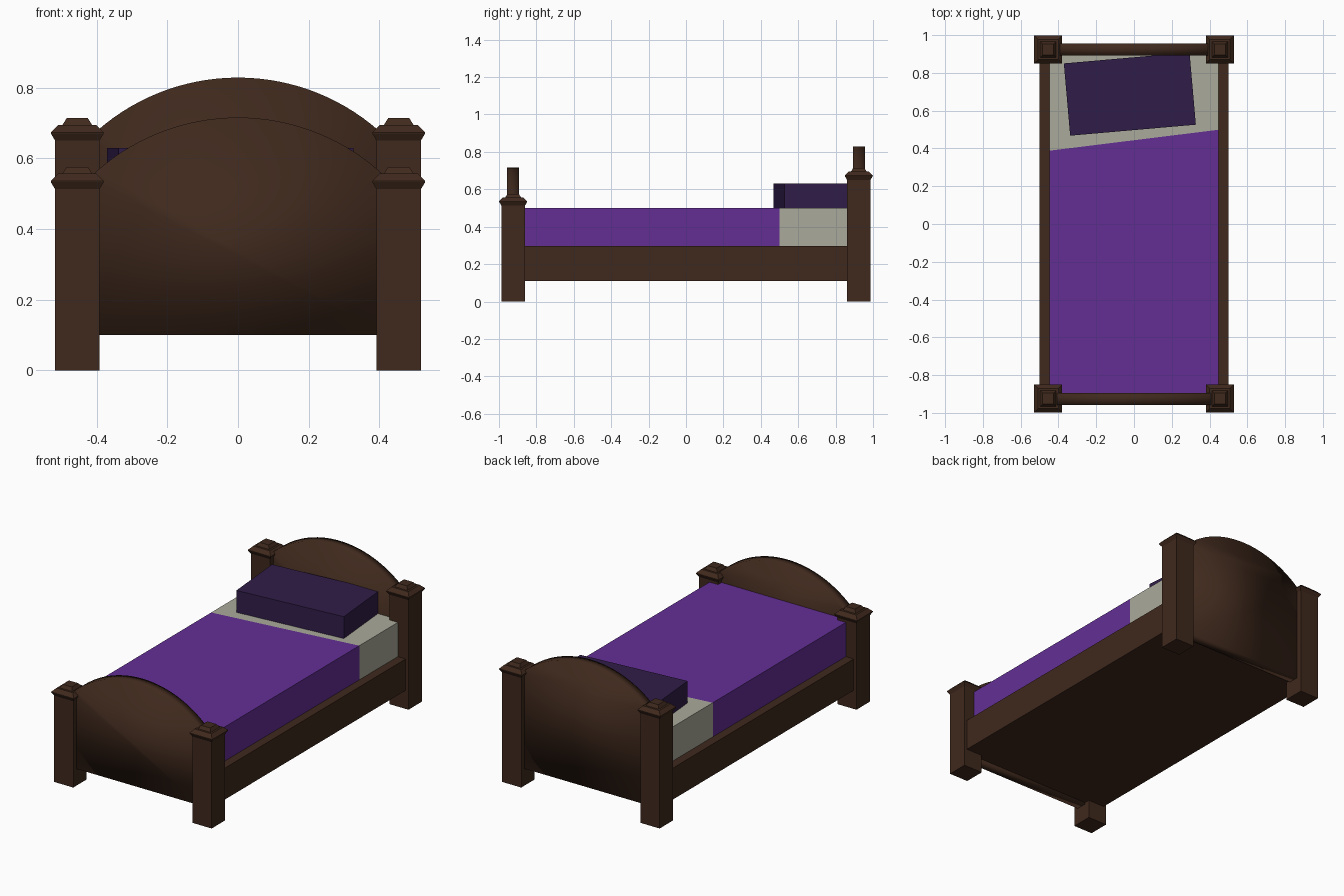
import bpy, bmesh, math
from mathutils import Matrix

if "Cube" in bpy.data.objects:
    bpy.data.objects.remove(bpy.data.objects["Cube"])


def material(name, rgb):
    m = bpy.data.materials.new(name)
    m.diffuse_color = (*rgb, 1)
    m.use_nodes = True
    m.node_tree.nodes["Principled BSDF"].inputs["Base Color"].default_value = m.diffuse_color
    return m


WOOD = material("dark_wood", (0.05, 0.022, 0.012))
SHEET = material("sheet", (0.40, 0.40, 0.33))
BLANKET = material("purple_blanket", (0.125, 0.028, 0.30))
PILLOW = material("dark_purple", (0.030, 0.012, 0.066))


def finish(name, bm, mat, smooth=False):
    bmesh.ops.recalc_face_normals(bm, faces=bm.faces)
    me = bpy.data.meshes.new(name)
    bm.to_mesh(me)
    bm.free()
    me.materials.append(mat)
    for p in me.polygons:
        p.use_smooth = smooth
    ob = bpy.data.objects.new(name, me)
    bpy.context.collection.objects.link(ob)
    return ob


def loft(name, rings, mat, smooth=False):
    """Join a stack of point rings and cap both ends."""
    bm = bmesh.new()
    rows = [[bm.verts.new(p) for p in ring] for ring in rings]
    n = len(rows[0])
    for a, b in zip(rows, rows[1:]):
        for i in range(n):
            j = (i + 1) % n
            bm.faces.new((a[i], a[j], b[j], b[i]))
    bm.faces.new(rows[0])
    bm.faces.new(rows[-1])
    return finish(name, bm, mat, smooth)


def prism(name, outline, z0, z1, mat):
    return loft(name, [[(x, y, z) for x, y in outline] for z in (z0, z1)], mat)


def rect(x0, x1, y0, y1):
    return [(x0, y0), (x1, y0), (x1, y1), (x0, y1)]


# Square posts with flared, stepped caps
def post(name, x, y, h):
    profile = [(0.063, 0), (0.063, h), (0.075, h + 0.020), (0.075, h + 0.023),
               (0.054, h + 0.044), (0.042, h + 0.044), (0.030, h + 0.063)]
    rings = [[(x + sx * r, y + sy * r, z) for sx, sy in
              ((-1, -1), (1, -1), (1, 1), (-1, 1))] for r, z in profile]
    loft(name, rings, WOOD)


# Arched boards between the posts, softly shaded
def board(name, y, apex, half=0.42, drop=0.17, z0=0.10, t=0.032):
    radius = (half ** 2 + drop ** 2) / (2 * drop)
    top = math.asin(half / radius)
    outline = [(-half, z0), (half, z0)]
    for i in range(33):
        a = top * (1 - i / 16)
        outline.append((radius * math.sin(a), apex - radius * (1 - math.cos(a))))
    loft(name, [[(x, yy, z) for x, z in outline] for yy in (y - t, y + t)],
         WOOD, True)


for side, s in (("left", -1), ("right", 1)):
    post("front_post_" + side, s * 0.455, -0.924, 0.513)
    post("back_post_" + side, s * 0.455, 0.924, 0.651)
board("footboard", -0.926, 0.716)
board("headboard", 0.924, 0.829)

# Bed frame with side rails
prism("bed_frame", rect(-0.5, 0.5, -0.90, 0.90), 0.11, 0.297, WOOD)

# Mattress and blanket meet along a slanted edge
W = 0.448
prism("mattress", [(-W, 0.388), (W, 0.499), (W, 0.90), (-W, 0.90)],
      0.297, 0.50, SHEET)
prism("blanket", [(-W, -0.90), (W, -0.90), (W, 0.499), (-W, 0.388)],
      0.297, 0.50, BLANKET)

# Pillow, turned slightly
pillow = prism("pillow", rect(-0.334, 0.334, -0.192, 0.192), 0.50, 0.63, PILLOW)
pillow.data.transform(Matrix.Translation((-0.022, 0.688, 0))
                      @ Matrix.Rotation(math.radians(5), 4, 'Z'))
